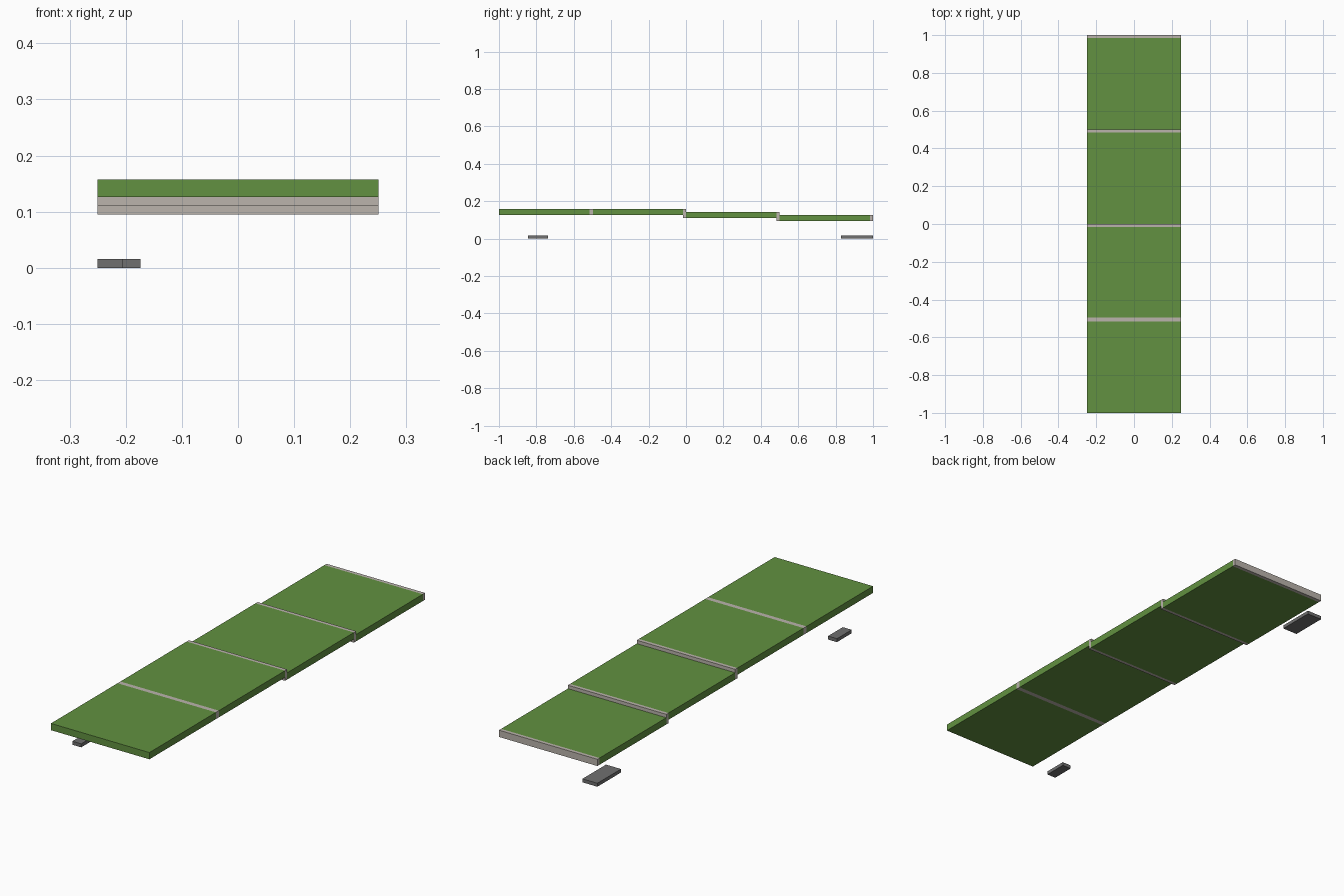
import bpy

cube = bpy.data.objects.get("Cube")
if cube:
    bpy.data.objects.remove(cube, do_unlink=True)


def material(name, rgb):
    mat = bpy.data.materials.new(name)
    mat.use_nodes = True
    mat.diffuse_color = (*rgb, 1)
    mat.node_tree.nodes["Principled BSDF"].inputs["Base Color"].default_value = (*rgb, 1)
    return mat


green = material("grass green", (0.122, 0.283, 0.052))
stone = material("pale stone", (0.495, 0.455, 0.413))
grey = material("dark grey", (0.162, 0.162, 0.162))


def box(name, mat, x, y, z):
    """Box spanning the given (low, high) ranges."""
    bpy.ops.mesh.primitive_cube_add(size=1)
    ob = bpy.context.object
    ob.name = name
    ob.location = [(a + b) / 2 for a, b in (x, y, z)]
    ob.scale = [b - a for a, b in (x, y, z)]
    bpy.ops.object.transform_apply(location=True, scale=True)
    ob.data.materials.append(mat)


WIDTH = (-0.25, 0.25)
THICK = 0.031
STEP = 0.0155
EDGE = 0.016
TOP = 0.157

# Four lawn terraces, each closed at its back by a stone edging strip
tops = [TOP, TOP, TOP - STEP, TOP - 2 * STEP]
start = -1.0
for i, top in enumerate(tops):
    end = -0.5 + 0.5 * i
    flush = i == 0
    front, back = (end - 0.017, end + 0.004) if flush else (end - EDGE, end)
    low = tops[min(i + 1, 3)] - THICK
    box(f"lawn_terrace_{i + 1}", green, WIDTH, (start, front), (top - THICK, top))
    box(f"stone_edging_{i + 1}", stone, WIDTH, (front, back), (low, top))
    start = back

# Two low slabs on the ground beneath the left edge of the plan
box("front_ground_slab", grey, (-0.25, -0.205), (-0.845, -0.738), (0, 0.016))
box("back_ground_slab", grey, (-0.25, -0.174), (0.829, 1.0), (0, 0.016))
